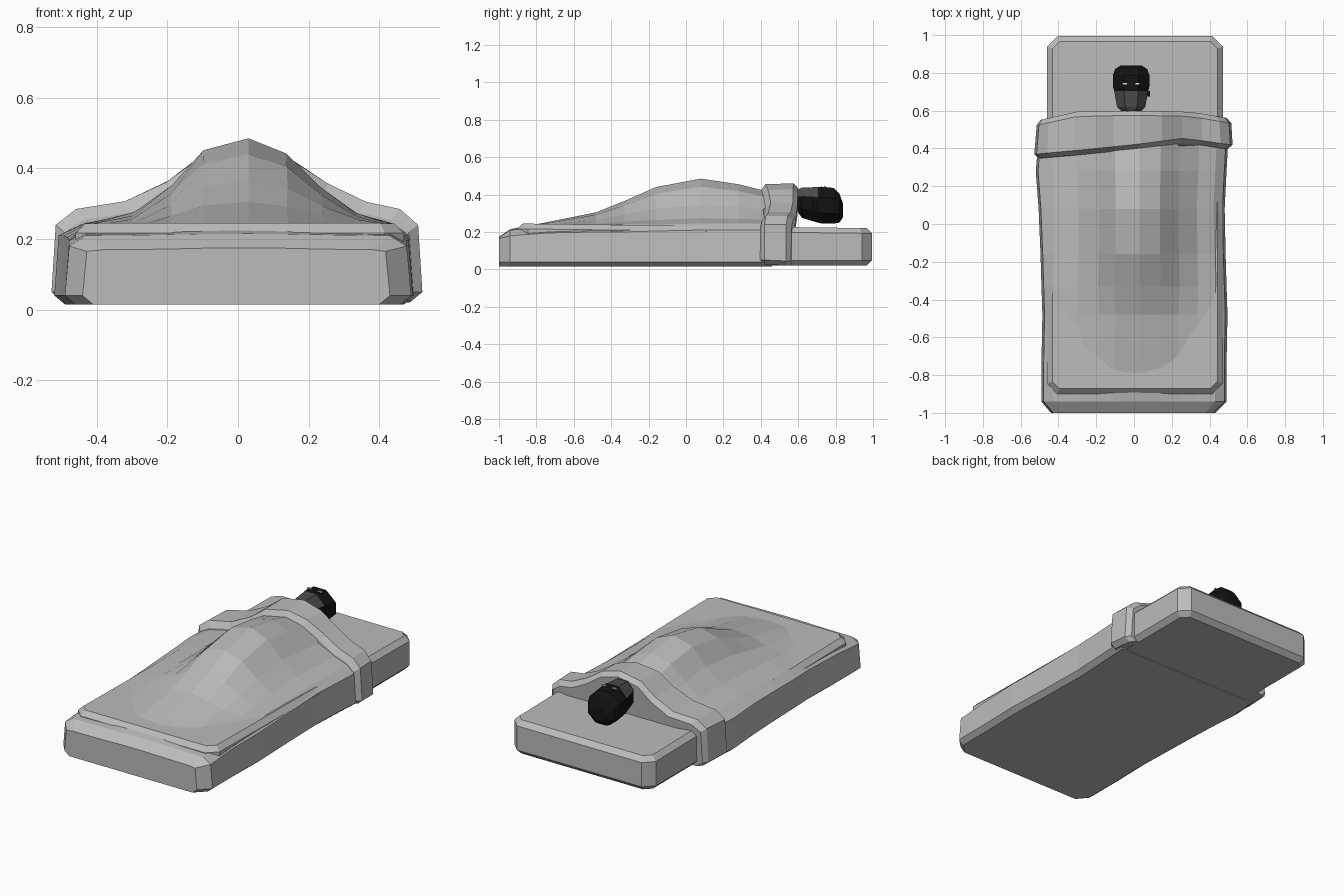
import bpy, bmesh
from math import sin, cos, pi

cube = bpy.data.objects.get("Cube")
if cube:
    bpy.data.objects.remove(cube)


def material(name, value):
    m = bpy.data.materials.new(name)
    m.use_nodes = True
    colour = (value, value, value, 1)
    m.diffuse_color = colour
    m.node_tree.nodes["Principled BSDF"].inputs["Base Color"].default_value = colour
    return m


LINEN = material("grey linen", 0.50)
BLACK = material("black mask", 0.006)
SKIN = material("dark grey face", 0.07)
WHITE = material("white eyes", 0.9)


def finish(name, bm, *mats):
    bmesh.ops.recalc_face_normals(bm, faces=bm.faces)
    mesh = bpy.data.meshes.new(name)
    bm.to_mesh(mesh)
    bm.free()
    for m in mats:
        mesh.materials.append(m)
    obj = bpy.data.objects.new(name, mesh)
    bpy.context.collection.objects.link(obj)
    return obj


def loft(rings):
    """Closed skin through equal rings of points, capped at both ends."""
    bm = bmesh.new()
    loops = [[bm.verts.new(p) for p in ring] for ring in rings]
    n = len(loops[0])
    for a, b in zip(loops, loops[1:]):
        for i in range(n):
            j = (i + 1) % n
            bm.faces.new((a[i], a[j], b[j], b[i]))
    bm.faces.new(loops[0])
    bm.faces.new(loops[-1])
    return bm


def lerp_table(table, x):
    if x <= table[0][0]:
        return table[0][1]
    for (a, fa), (b, fb) in zip(table, table[1:]):
        if x <= b:
            return fa + (fb - fa) * (x - a) / (b - a)
    return table[-1][1]


# Mattress: box with cut corners and soft top and bottom edges
bm = bmesh.new()
bmesh.ops.create_cube(bm, size=1)
for v in bm.verts:
    v.co.x = v.co.x * 0.93 + 0.005
    v.co.y = 0.995 if v.co.y > 0 else -0.9
    v.co.z = (0.245 if v.co.y < 0 else 0.22) if v.co.z > 0 else 0.02
upright = [e for e in bm.edges if abs(e.verts[0].co.z - e.verts[1].co.z) > 0.1]
bmesh.ops.bevel(bm, geom=upright, offset=0.055, segments=1, affect='EDGES')
rims = [e for e in bm.edges if abs(e.verts[0].co.z - e.verts[1].co.z) < 0.1]
bmesh.ops.bevel(bm, geom=rims, offset=0.028, segments=1, affect='EDGES')
finish("mattress", bm, LINEN)

# Blanket: draped over a sleeping body
COLUMNS = (-0.43, -0.3, -0.19, -0.1, 0.03, 0.14, 0.24, 0.34, 0.43)
BODY = ((-0.43, 0), (-0.3, 0.13), (-0.19, 0.45), (-0.1, 0.86), (0.03, 1),
        (0.14, 0.82), (0.24, 0.42), (0.34, 0.12), (0.43, 0))


def drape(y, left, right, wall, shoulder, ridge, bottom=0.03, skew=None, inset=0.03):
    """One cross-section: bottom, side walls and the rounded top."""
    place = lambda x, z: (x, y + (skew(x) if skew else 0), z)
    ring = [place(-left + inset, bottom - 0.015), place(-left, bottom + 0.01),
            place(-left + 0.012, wall)]
    scale = min(left, right) / 0.49
    for x in COLUMNS:
        ring.append(place(x * scale, shoulder + (ridge - shoulder) * lerp_table(BODY, x)))
    ring += [place(right - 0.012, wall), place(right, bottom + 0.01),
             place(right - inset, bottom - 0.015)]
    return ring


ROWS = (  # y, left, right, wall, shoulder, ridge
    (-1.0, 0.44, 0.43, 0.165, 0.17, 0.175),
    (-0.94, 0.49, 0.49, 0.18, 0.21, 0.215),
    (-0.73, 0.49, 0.49, 0.195, 0.225, 0.255),
    (-0.48, 0.485, 0.495, 0.20, 0.235, 0.305),
    (-0.33, 0.49, 0.49, 0.20, 0.24, 0.365),
    (-0.16, 0.495, 0.485, 0.205, 0.24, 0.44),
    (0.08, 0.505, 0.48, 0.21, 0.245, 0.485),
    (0.28, 0.52, 0.49, 0.21, 0.245, 0.455),
    (0.46, 0.505, 0.50, 0.21, 0.245, 0.41))
finish("blanket", loft([drape(*r) for r in ROWS]), LINEN)

# Folded-back top of the blanket, a wavy raised band
FRONT = ((-0.52, -0.04), (-0.3, -0.02), (0, 0.01), (0.27, 0.045), (0.5, 0.01))
BACK = ((-0.5, -0.045), (-0.3, 0), (0, 0.005), (0.3, 0), (0.5, -0.035))
front_skew = lambda x: lerp_table(FRONT, x)
back_skew = lambda x: lerp_table(BACK, x)
finish("blanket_fold", loft([
    drape(0.385, 0.505, 0.495, 0.22, 0.255, 0.42, 0.04, front_skew),
    drape(0.41, 0.528, 0.522, 0.24, 0.285, 0.455, 0.04, front_skew),
    drape(0.57, 0.515, 0.515, 0.24, 0.285, 0.46, 0.035, back_skew),
    drape(0.595, 0.495, 0.49, 0.225, 0.262, 0.435, 0.035, back_skew)]), LINEN)

# Head lying on its back, chin towards the fold, crown towards the top end
HEAD_X = -0.015
HEAD = (  # y, half width, top, bottom
    (0.595, 0.05, 0.425, 0.31), (0.62, 0.075, 0.437, 0.275),
    (0.705, 0.09, 0.44, 0.25), (0.725, 0.096, 0.442, 0.245),
    (0.79, 0.096, 0.435, 0.245), (0.82, 0.085, 0.405, 0.25),
    (0.84, 0.055, 0.35, 0.28))
rings = []
for y, half, top, bottom in HEAD:
    ring = []
    for i in range(8):
        a = (i + 0.5) * pi / 4
        ring.append((HEAD_X + half * cos(a) / cos(pi / 8), y,
                     (top + bottom) / 2 + (top - bottom) / 2 * sin(a) / cos(pi / 8)))
    rings.append(ring)
bm = loft(rings)
bm.normal_update()
bmesh.ops.recalc_face_normals(bm, faces=bm.faces)
for f in bm.faces:
    c = f.calc_center_median()
    f.material_index = int(c.y < 0.71 and c.y > 0.6 and f.normal.z > 0.3)
finish("head", bm, BLACK, SKIN)


def block(name, centre, size, mat):
    bm = bmesh.new()
    bmesh.ops.create_cube(bm, size=1)
    for v in bm.verts:
        v.co = [c + s * p for c, s, p in zip(centre, size, v.co)]
    return finish(name, bm, mat)


# Eyes and ear
for side, name in ((-1, "right_eye"), (1, "left_eye")):
    block(name, (HEAD_X + side * 0.035, 0.742, 0.442), (0.026, 0.009, 0.008), WHITE)
block("left_ear", (HEAD_X + 0.09, 0.69, 0.345), (0.02, 0.03, 0.05), BLACK)
